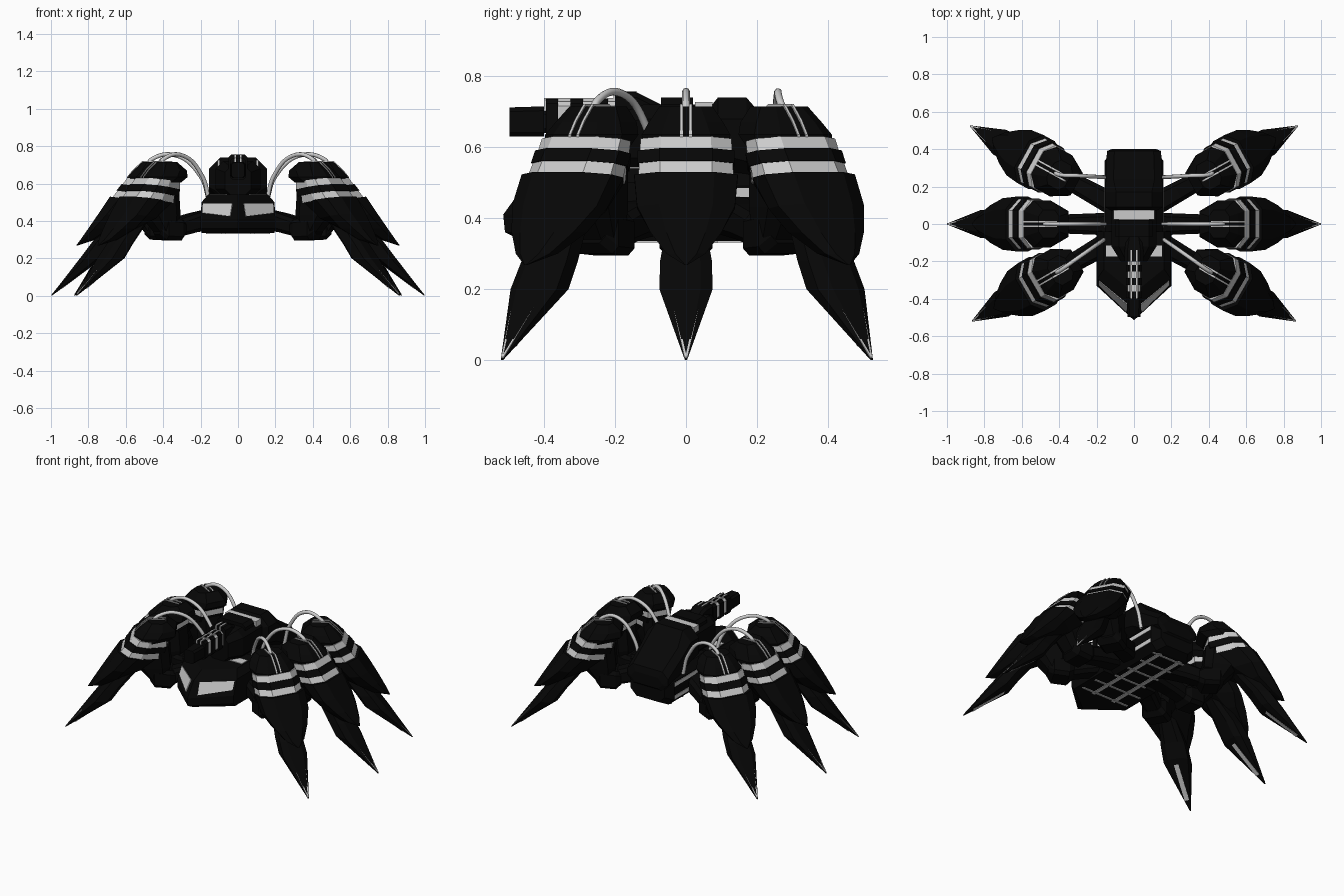
import bpy, bmesh, math
from mathutils import Vector, Matrix

if "Cube" in bpy.data.objects:
    bpy.data.objects.remove(bpy.data.objects["Cube"])

dark = bpy.data.materials.new("dark_plating")
dark.diffuse_color = (0.002, 0.002, 0.002, 1)
dark.use_nodes = True
dark.node_tree.nodes["Principled BSDF"].inputs["Base Color"].default_value = dark.diffuse_color


def loft(name, rings, mat=dark, xf=None):
    """Skin a stack of equal-length rings and cap both ends."""
    bm = bmesh.new()
    vs = [[bm.verts.new(p) for p in ring] for ring in rings]
    n = len(rings[0])
    for a, b in zip(vs, vs[1:]):
        for i in range(n):
            j = (i + 1) % n
            bm.faces.new((a[i], a[j], b[j], b[i]))
    bm.faces.new(vs[0])
    bm.faces.new(vs[-1])
    bmesh.ops.recalc_face_normals(bm, faces=bm.faces)
    me = bpy.data.meshes.new(name)
    bm.to_mesh(me)
    bm.free()
    if mat:
        me.materials.append(mat)
    ob = bpy.data.objects.new(name, me)
    bpy.context.collection.objects.link(ob)
    if xf:
        ob.matrix_world = xf
    return ob


def octa(a0, a1, b0, b1, ca, cb, inner=1):
    """Chamfered rectangle, eight corners; inner scales the chamfer at a0."""
    return [(a0 + ca * inner, b0), (a1 - ca, b0), (a1, b0 + cb), (a1, b1 - cb),
            (a1 - ca, b1), (a0 + ca * inner, b1), (a0, b1 - cb), (a0, b0 + cb)]


def flat_ring(z, r0, r1, hw, inner=1.0, tilt=0.0):   # level leg section
    d = r1 - r0
    return [(r, y, z + tilt * (r - r1)) for r, y in octa(r0, r1, -hw, hw, d * .22, hw * .45, inner)]


def band_ring(z, r0, r1, hw):        # collar section: tapers and dips inward
    return flat_ring(z, r0, r1, hw, 2.2, .13)


def hull_ring(y, hw, z0, z1, c=.04):  # upright body section
    return [(x, y, z) for x, z in octa(-hw, hw, z0, z1, c, c)]


def arm_ring(x, hw, z0, z1, c=.02):   # upright section across a leg
    return [(x, y, z) for y, z in octa(-hw, hw, z0, z1, c, c)]


def box(name, x0, x1, y0, y1, z0, z1, mat=dark, xf=None):
    return loft(name, [[(x0, y0, z), (x1, y0, z), (x1, y1, z), (x0, y1, z)]
                       for z in (z0, z1)], mat, xf)


def strip(name, pts, w, t, y, xf):
    """Thin pale inlay following points in the leg's r-z plane."""
    loft(name, [[(r, yy - w, z - t), (r, yy + w, z - t), (r, yy + w, z + t), (r, yy - w, z + t)]
                for (r, z), yy in zip(pts, y)], None, xf)


def hose(name, pts):
    cu = bpy.data.curves.new(name, 'CURVE')
    cu.dimensions = '3D'
    cu.bevel_depth = .011
    cu.bevel_resolution = 2
    cu.resolution_u = 8
    sp = cu.splines.new('BEZIER')
    sp.bezier_points.add(len(pts) - 1)
    for bp, p in zip(sp.bezier_points, pts):
        bp.co = p
        bp.handle_left_type = bp.handle_right_type = 'AUTO'
    sp.use_smooth = True
    ob = bpy.data.objects.new(name, cu)
    bpy.context.collection.objects.link(ob)


def leg(tag, xf):
    # hip arm, joint and thigh
    loft(tag + "_hip_arm", [arm_ring(.14, .06, .36, .47), arm_ring(.27, .055, .34, .44),
                            arm_ring(.40, .05, .31, .40)], dark, xf)
    loft(tag + "_hip_joint", [arm_ring(.35, .055, .32, .40), arm_ring(.38, .075, .295, .41),
                              arm_ring(.47, .075, .30, .42), arm_ring(.50, .05, .33, .42)], dark, xf)
    loft(tag + "_thigh", [flat_ring(.34, .40, .50, .065), flat_ring(.43, .38, .58, .08),
                          flat_ring(.56, .39, .60, .085)], dark, xf)
    # shoulder cap
    loft(tag + "_cap", [flat_ring(.605, .39, .59, .12, 2), flat_ring(.635, .35, .59, .125, 1.8),
                        flat_ring(.67, .35, .56, .105, 1.5), flat_ring(.715, .40, .51, .075)], dark, xf)
    for s in (-1, 1):
        strip(tag + "_cap_inlay", [(.38, .69), (.42, .717), (.51, .717), (.56, .672), (.593, .632)],
              .004, .004, [.013 * s] * 5, xf)
    # alternating collar bands
    loft(tag + "_upper_band", [band_ring(.595, .40, .618, .13), band_ring(.63, .40, .592, .128)], None, xf)
    loft(tag + "_collar", [band_ring(.562, .41, .65, .137), band_ring(.597, .40, .622, .137)], dark, xf)
    loft(tag + "_lower_band", [band_ring(.525, .43, .672, .134), band_ring(.564, .42, .642, .132)], None, xf)
    # shin armour with a downward point
    loft(tag + "_shin_armour", [band_ring(.53, .45, .685, .146), band_ring(.44, .55, .745, .138),
                                flat_ring(.36, .66, .80, .10), flat_ring(.30, .76, .842, .055),
                                flat_ring(.268, .86, .866, .004)], dark, xf)
    # spike foot with pale seams
    foot = [(.40, .57, .68, .05), (.28, .67, .785, .073), (.20, .725, .845, .075), (0, .995, 1.0, .003)]
    loft(tag + "_foot", [flat_ring(*f) for f in foot], dark, xf)
    strip(tag + "_foot_under_inlay", [(.737, .196), (.78, .162), (.94, .042)], .014, .004, [0] * 3, xf)
    for s in (-1, 1):
        strip(tag + "_foot_seam", [(.775, .28), (.837, .2), (.995, .006)], .003, .003,
              [.044 * s, .045 * s, .001 * s], xf)


# six legs with hoses to the body
for side, sx in (("right", 1), ("left", -1)):
    for place, deg, oy, end_y in (("front", -30, -.02, -.08), ("middle", 0, 0, 0), ("rear", 28.8, .043, .25)):
        ang = math.radians((0 if sx == 1 else 180) + deg * sx)
        xf = Matrix.Translation((0, oy, 0)) @ Matrix.Rotation(ang, 4, 'Z')
        leg(side + "_" + place + "_leg", xf)
        a = xf @ Vector((.49, 0, .69))
        b = xf @ Vector((.46, 0, .73))
        e = Vector((sx * .155, end_y, .51))
        c = b.lerp(e, .42)
        c.z = .75
        d = b.lerp(e, .85)
        d.z = .64
        hose(side + "_" + place + "_hose", [a, b, c, d, e])


# nose section: pointed in plan
def nose_ring(z, hw, y_side, y_tip):
    return [(hw, -.04, z), (-hw, -.04, z), (-hw, y_side, z), (0, y_tip, z), (hw, y_side, z)]


loft("nose_hull", [nose_ring(.335, .195, -.31, -.46), nose_ring(.36, .2, -.33, -.51),
                   nose_ring(.41, .2, -.33, -.515), nose_ring(.50, .195, -.29, -.45),
                   nose_ring(.54, .16, -.24, -.37)])

for s, side in ((1, "right"), (-1, "left")):
    # pale windows on the nose facets
    def facet(t, h, off):
        lo = Vector((s * .2, -.33, .41)).lerp(Vector((0, -.515, .41)), t)
        hi = Vector((s * .195, -.29, .50)).lerp(Vector((0, -.45, .50)), t)
        return lo.lerp(hi, h) + Vector((s * .6, -.7, .4)) * off
    loft(side + "_nose_window", [[facet(t, h, o) for t, h in ((.05, .9), (.05, .35), (.8, .15), (.85, .9))]
                                 for o in (-.01, .004)], None)
    box(side + "_deck_panel", *sorted((s * .045, s * .15)), -.175, -.115, .53, .544, None)
    # flank strips
    for z in (.378, .46):
        box(side + "_flank_strip", *sorted((s * .13, s * .158)), -.02, .34, z, z + .025, None)

# main hull
loft("lower_hull", [hull_ring(-.06, .155, .335, .53), hull_ring(.34, .155, .335, .53),
                    hull_ring(.39, .12, .36, .49)])
loft("rear_carapace", [hull_ring(.07, .12, .52, .715), hull_ring(.09, .155, .52, .74, .06),
                       hull_ring(.17, .155, .50, .74, .06), hull_ring(.24, .15, .48, .66),
                       hull_ring(.39, .145, .44, .56), hull_ring(.40, .12, .45, .52)])

# underside ribs and rails
for i in range(6):
    y = -.27 + i * .115
    w = .17 if y < -.05 else .115
    box("belly_rib", -w, w, y, y + .014, .33, .34, None)
for x in (-.075, .075):
    box("belly_rail", x - .012, x + .012, -.28, .33, .331, .34, None)

# turret and pale top band
loft("turret_base", [hull_ring(-.20, .07, .54, .69, .03), hull_ring(-.12, .12, .53, .72),
                     hull_ring(.08, .12, .53, .72)])
loft("turret_ridge", [hull_ring(-.07, .10, .68, .74, .02), hull_ring(.02, .10, .68, .74, .02)])
box("turret_band", -.11, .11, .025, .075, .68, .727, None)

# gun with collars, muzzle and rails
loft("gun_barrel", [hull_ring(-.48, .028, .64, .70, .012), hull_ring(-.10, .028, .64, .72, .012)])
loft("gun_muzzle", [hull_ring(-.497, .035, .63, .712, .012), hull_ring(-.40, .04, .63, .715, .012)])
for y in (-.395, -.325, -.255):
    loft("gun_collar", [hull_ring(y, .042, .62, .735, .012), hull_ring(y + .035, .042, .62, .735, .012)])
    loft("gun_ring", [hull_ring(y + .035, .036, .63, .728, .012), hull_ring(y + .07, .036, .63, .728, .012)], None)
loft("gun_breech", [hull_ring(-.20, .05, .62, .755, .015), hull_ring(-.14, .05, .62, .755, .015),
                    hull_ring(-.07, .04, .62, .72, .015)])
for x in (-.014, .014):
    box("gun_rail", x - .004, x + .004, -.40, -.20, .70, .738, None)
    box("breech_inlay", x - .004, x + .004, -.204, -.14, .66, .758, None)
